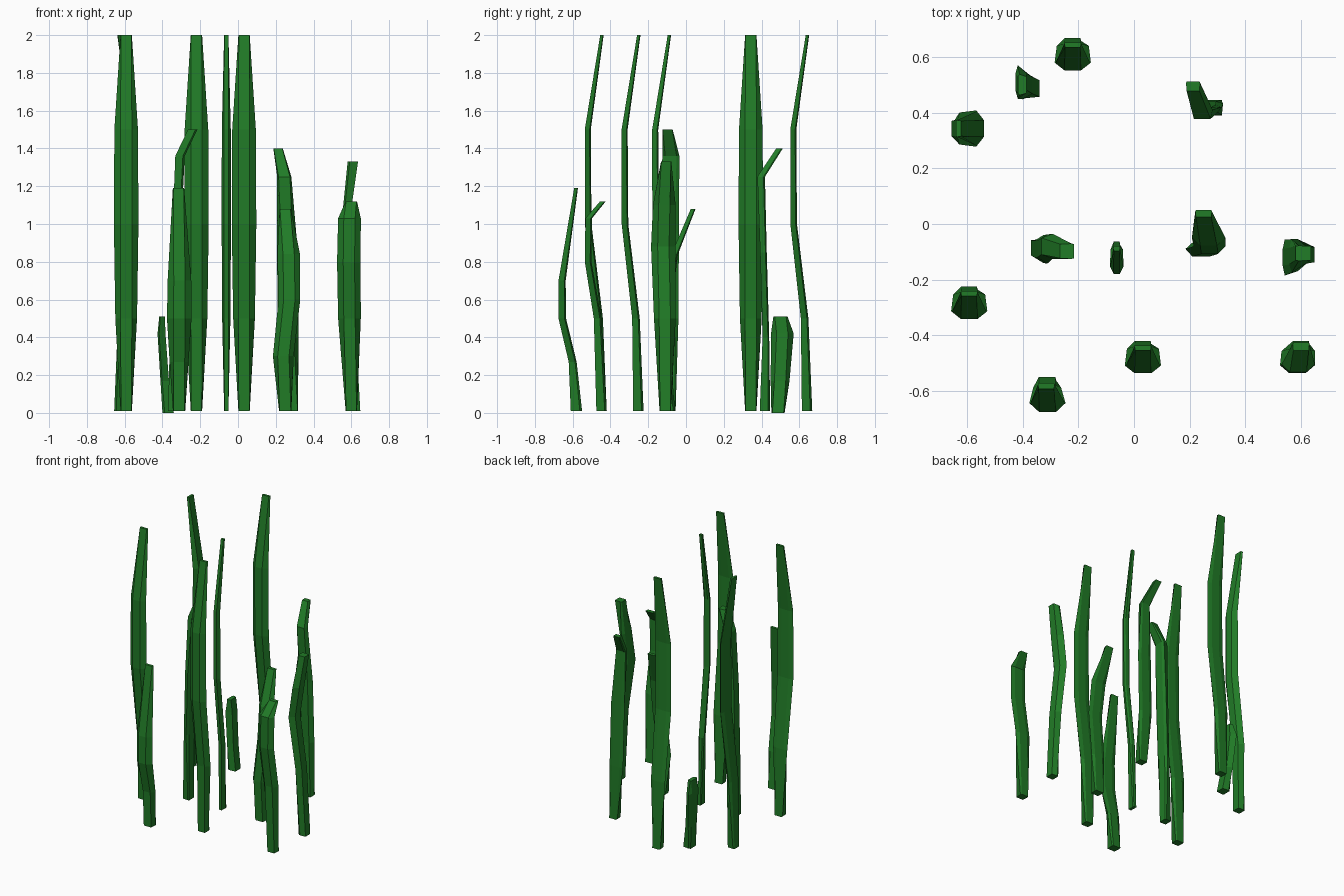
import bpy
from math import cos, sin, radians

green = bpy.data.materials.new("weed_green")
green.diffuse_color = (0.015, 0.2, 0.02, 1)


# One blade: flattened six-sided sections (x, y, z, width, thickness) joined along a bent spine
def blade(name, sections, rot=0, panel=0.03):
    c, s = cos(radians(rot)), sin(radians(rot))
    verts, faces = [], []
    for x, y, z, w, t in sections:
        h, p = w / 2, min(panel, w * 0.46)
        for u, v in ((-p, -t / 2), (p, -t / 2), (h, t * 0.3),
                     (p, t / 2), (-p, t / 2), (-h, t * 0.3)):
            verts.append((x + u * c - v * s, y + u * s + v * c, z))
    n = len(sections)
    for i in range(n - 1):
        for k in range(6):
            a, b = i * 6 + k, i * 6 + (k + 1) % 6
            faces.append((a, b, b + 6, a + 6))
    faces.append(tuple(range(5, -1, -1)))
    faces.append(tuple(range((n - 1) * 6, n * 6)))
    me = bpy.data.meshes.new(name)
    me.from_pydata(verts, [], faces)
    me.materials.append(green)
    ob = bpy.data.objects.new(name, me)
    bpy.context.collection.objects.link(ob)


# Shared bowed profile: (z fraction, offset, width, thickness)
BOW = ((0.005, 0.028, 0.06, 0.055), (0.25, 0.015, 0.115, 0.04), (0.5, -0.043, 0.13, 0.035),
       (0.75, -0.045, 0.125, 0.032), (1, 0.03, 0.06, 0.018))


def bowed(name, x, y, height=2, rot=0, scale=1):
    r = radians(rot)
    blade(name, [(x - o * sin(r), y + o * cos(r), f * height, w * scale, t)
                 for f, o, w, t in BOW], rot, 0.03 * scale)


# Tall blades
bowed("tall_blade_back", -0.22, 0.613)
bowed("tall_blade_left_back", -0.6, 0.343, rot=90)
bowed("tall_blade_left", -0.592, -0.28)
bowed("tall_blade_front", 0.032, -0.475)
bowed("thin_blade_middle", -0.062, -0.118, scale=0.38)

# Medium blades that follow the same bow
blade("medium_blade_front_left", [
    (-0.312, -0.58, 0.01, 0.065, 0.06), (-0.312, -0.6, 0.27, 0.1, 0.042),
    (-0.311, -0.655, 0.5, 0.13, 0.04), (-0.31, -0.656, 0.7, 0.125, 0.038),
    (-0.315, -0.582, 1.19, 0.06, 0.02)])
blade("medium_blade_front_right", [
    (0.6, -0.447, 0.01, 0.06, 0.055), (0.59, -0.468, 0.5, 0.12, 0.04),
    (0.587, -0.518, 0.8, 0.125, 0.035), (0.59, -0.515, 1.03, 0.12, 0.035),
    (0.6, -0.44, 1.12, 0.06, 0.03)])
blade("medium_blade_right", [
    (0.62, -0.11, 0.01, 0.06, 0.055), (0.6, -0.112, 0.5, 0.115, 0.04),
    (0.553, -0.12, 0.88, 0.13, 0.038), (0.58, -0.115, 1.1, 0.12, 0.045),
    (0.608, -0.105, 1.33, 0.055, 0.055)], 90)

# Blades with a sharply bent tip
blade("bent_blade_back_right", [
    (0.288, 0.418, 0.01, 0.06, 0.055), (0.265, 0.423, 0.4, 0.11, 0.035),
    (0.262, 0.41, 0.85, 0.11, 0.035), (0.245, 0.398, 1.25, 0.075, 0.04),
    (0.212, 0.495, 1.4, 0.05, 0.035)])
blade("bent_blade_middle_left", [
    (-0.345, -0.085, 0.01, 0.06, 0.05), (-0.338, -0.09, 0.5, 0.1, 0.04),
    (-0.325, -0.09, 0.95, 0.105, 0.045), (-0.307, -0.08, 1.36, 0.09, 0.05),
    (-0.24, -0.098, 1.5, 0.055, 0.05)], -90)
blade("bent_blade_middle_right", [
    (0.25, -0.085, 0.01, 0.065, 0.055), (0.24, -0.1, 0.3, 0.11, 0.035),
    (0.272, -0.09, 0.6, 0.115, 0.035), (0.268, -0.06, 0.84, 0.12, 0.035),
    (0.25, 0.038, 1.08, 0.06, 0.025)])

# Short sprout
blade("short_blade", [
    (-0.37, 0.487, 0, 0.07, 0.06), (-0.388, 0.498, 0.17, 0.1, 0.045),
    (-0.405, 0.51, 0.42, 0.12, 0.042), (-0.402, 0.5, 0.51, 0.075, 0.03)], 90)
